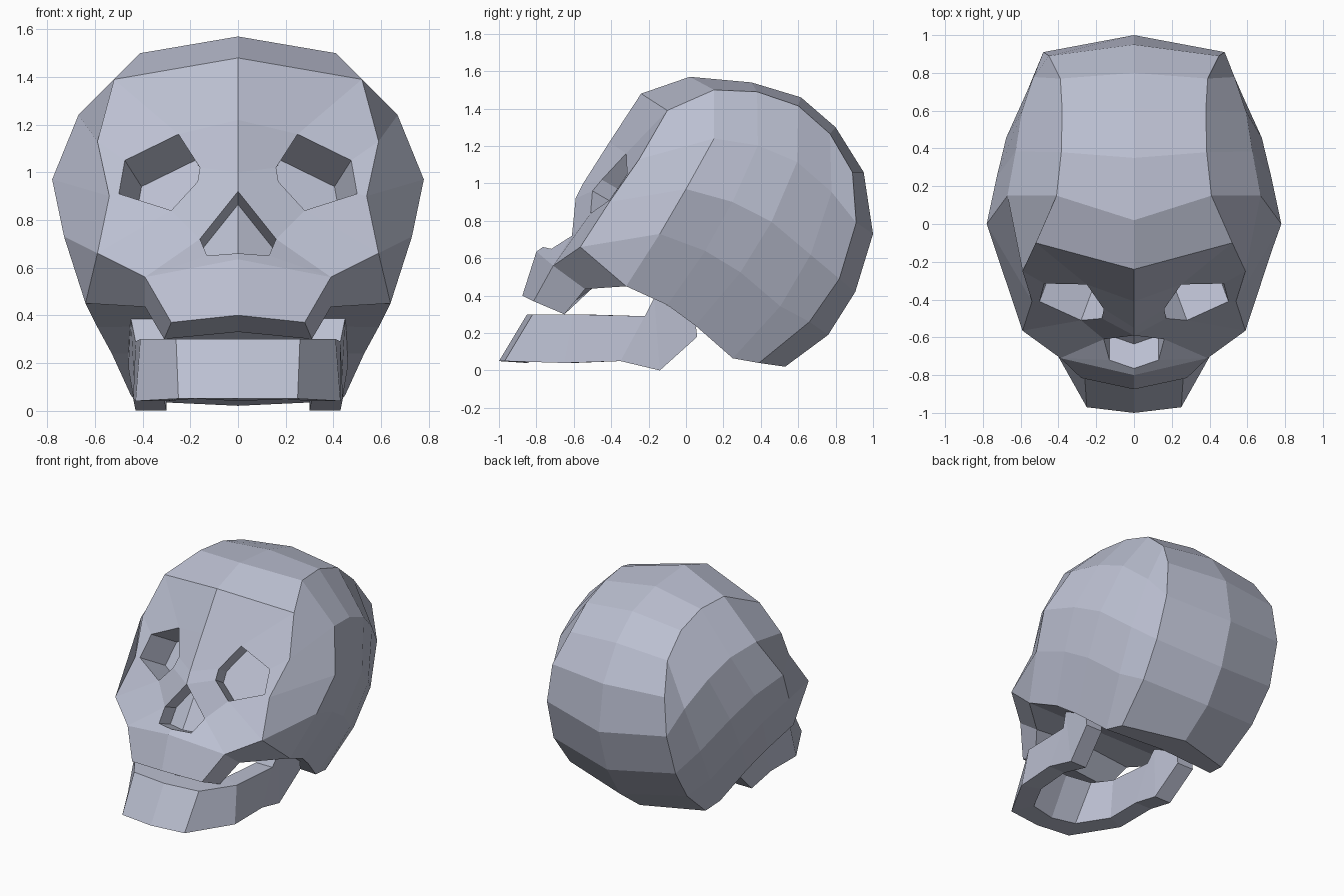
import bpy, bmesh, math
from mathutils import Vector

if "Cube" in bpy.data.objects:
    bpy.data.objects.remove(bpy.data.objects["Cube"])

bone = bpy.data.materials.new("bone_grey")
bone.diffuse_color = (0.5, 0.525, 0.64, 1)
bone.use_nodes = True
bone.node_tree.nodes["Principled BSDF"].inputs["Base Color"].default_value = bone.diffuse_color


def make_object(name, faces):
    """Build a part from right-half faces, mirrored across x and welded."""
    bm = bmesh.new()
    for f in faces:
        for s in (1, -1):
            pts = [(p[0] * s, p[1], p[2]) for p in f]
            bm.faces.new([bm.verts.new(p) for p in pts[::s]])
    bmesh.ops.remove_doubles(bm, verts=bm.verts, dist=0.001)
    bmesh.ops.recalc_face_normals(bm, faces=bm.faces)
    me = bpy.data.meshes.new(name)
    bm.to_mesh(me)
    bm.free()
    me.materials.append(bone)
    ob = bpy.data.objects.new(name, me)
    bpy.context.collection.objects.link(ob)
    return ob


def strip(a, b):
    """Quads between two rows of points."""
    return [[a[i], a[i + 1], b[i + 1], b[i]] for i in range(len(a) - 1)]


# Cranium profiles: front rim, centre line, and the crease beside it
RIM = [(.41, .15, 1.5), (.67, .15, 1.24), (.78, 0, .97), (.73, -.14, .73), (.64, -.32, .45)]
CENTRE = [(0, y, z) for y, z in [(.02, 1.57), (.35, 1.54), (.615, 1.46), (.80, 1.30), (.95, 1.06),
                                 (1.0, .73), (.905, .42), (.76, .19), (.53, .02)]]
CREASE = [(.41, .15, 1.5), (.385, .38, 1.49), (.38, .60, 1.415), (.39, .77, 1.265), (.45, .89, 1.06),
          (.48, .91, .79), (.49, .82, .49), (.47, .66, .26), (.43, .39, .04)]
BASE = [(.64, -.32, .45), (.59, -.10, .35), (.53, .05, .24), (.45, .25, .065), (.43, .39, .04)]
BASE_CENTRE = [(0, -.32, .45), (0, -.10, .36), (0, .07, .24), (0, .29, .06), (0, .53, .02)]
top, back = CREASE[:5], CREASE[4:]


# Side wall: a patch blended from its four border curves, domed outward
def side_point(i, j):
    s, t = i / 4, j / 4
    V = Vector
    p = (1 - s) * V(RIM[j]) + s * V(back[j]) + (1 - t) * V(top[i]) + t * V(BASE[i])
    p -= (1 - t) * ((1 - s) * V(top[0]) + s * V(top[4]))
    p -= t * ((1 - s) * V(BASE[0]) + s * V(BASE[4]))
    if 0 < i < 4 and 0 < j < 4:
        p.x += .072 * math.sin(math.pi * s ** 1.3) * math.sin(math.pi * t) ** .5
    return tuple(p)


faces = strip(CENTRE, CREASE) + strip(BASE, BASE_CENTRE)
for i in range(4):
    faces += strip(*[[side_point(k, j) for j in range(5)] for k in (i, i + 1)])

# Face landmarks: forehead, outer border, eye, nose, upper jaw, palate
c0, c1, c2 = (0, -.24, 1.48), (0, -.41, 1.22), (0, -.55, 1.0)
f1, f2, f3, f4 = (.52, -.1, 1.39), (.59, -.25, 1.13), (.54, -.41, .90), (.59, -.565, .66)
eye = [(.475, -.315, 1.05), (.25, -.32, 1.16), (.16, -.45, 1.02),
       (.17, -.5, .96), (.28, -.51, .84), (.5, -.41, .91)]
e0, e1, e2, e3, e4, e5 = eye
n0, n1, n2, n3 = (0, -.59, .92), (.16, -.61, .72), (.13, -.72, .65), (0, -.765, .66)
m, p0 = (.39, -.71, .56), (0, -.80, .635)
b0, b1, b2, bc = (0, -.875, .40), (.28, -.815, .37), (.31, -.65, .30), (0, -.65, .33)
g, gc = (.39, -.54, .435), (0, -.5, .44)
w = RIM
faces += [
    # border strip to the cranium
    [c0, CENTRE[0], w[0], f1], [f1, w[0], w[1], f2], [f2, w[1], w[2], f3],
    [f3, w[2], w[3], f4], [f4, w[3], w[4]],
    # forehead, brow and cheek
    [c0, f1, e1, c1], [f1, f2, e0, e1], [f2, f3, e5, e0], [c1, e1, e2, c2],
    [c2, e2, e3, n0], [e3, e4, n1, n0], [e4, e5, f3, f4], [e4, f4, m, n1],
    # upper jaw and palate
    [n1, m, n2], [n3, n2, m, p0], [p0, m, b1, b0], [m, b1, b2, g],
    [f4, m, g, w[4]], [b0, b1, b2, bc], [bc, b2, g, gc], [g, w[4], BASE_CENTRE[0], gc]]


# Eye sockets and nose cavity: openings pushed into the head
def cavity(ring, offset, closed):
    inner = [tuple(Vector(p) + Vector(offset)) for p in ring]
    loop = 1 if closed else 0
    return strip(ring + ring[:loop], inner + inner[:loop]) + [inner]


faces += cavity(eye, (-.07, .19, -.11), True)
faces += cavity([n0, n1, n2, n3], (0, .13, -.055), False)
make_object("skull", faces)

# Lower jaw: sections of outer bottom, outer top, and inward shift (x, y)
SECTIONS = [
    ((0, -1.0, .05), (0, -.85, .30), (0, .15)),
    ((.25, -.97, .05), (.26, -.82, .30), (-.07, .15)),
    ((.43, -.65, .04), (.41, -.60, .30), (-.13, .05)),
    ((.44, -.35, .05), (.43, -.22, .29), (-.13, 0)),
    ((.43, -.14, 0), (.45, -.17, .39), (-.13, 0)),
    ((.46, .06, .18), (.46, .05, .26), (-.13, 0))]
rings = []
for i, (lo, hi, (dx, dy)) in enumerate(SECTIONS):
    drop = .01 if i == 0 else 0
    ring = [lo, hi, (hi[0] + dx, hi[1] + dy, hi[2]), (lo[0] + dx, lo[1] + dy, lo[2] - drop)]
    rings.append(ring + ring[:1])
jaw = [rings[-1][:4]]
for r, q in zip(rings, rings[1:]):
    jaw += strip(r, q)
make_object("lower_jaw", jaw)
